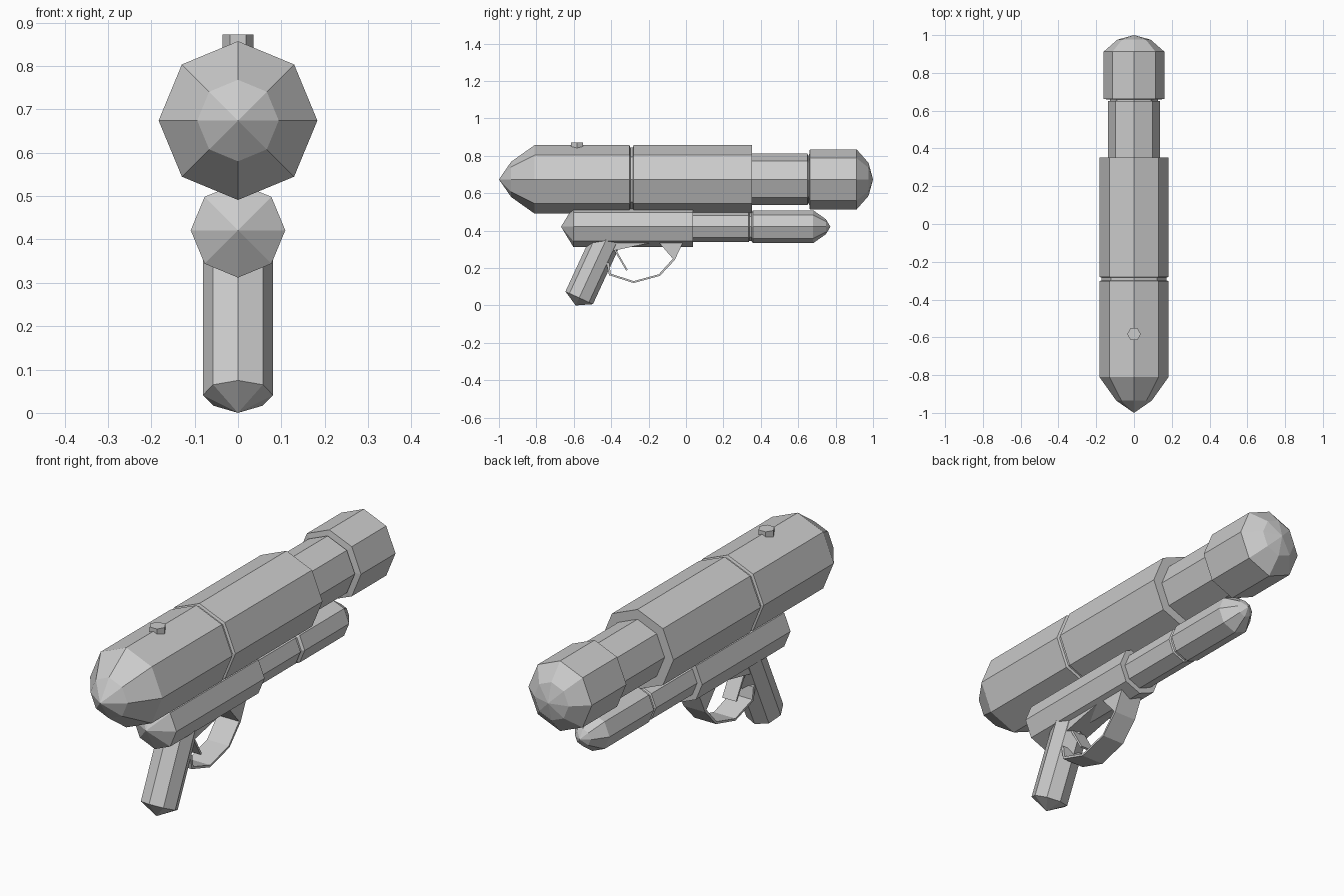
import bpy, bmesh, math
from mathutils import Vector

if "Cube" in bpy.data.objects:
    bpy.data.objects.remove(bpy.data.objects["Cube"])


def finish(name, bm):
    bmesh.ops.recalc_face_normals(bm, faces=bm.faces)
    mesh = bpy.data.meshes.new(name)
    bm.to_mesh(mesh)
    bm.free()
    obj = bpy.data.objects.new(name, mesh)
    bpy.context.collection.objects.link(obj)
    return obj


def lathe(name, origin, axis, profile, sides=8):
    """Faceted turned part: profile is (distance along axis, radius)."""
    bm = bmesh.new()
    origin, axis = Vector(origin), Vector(axis).normalized()
    u = Vector((1, 0, 0))
    v = axis.cross(u)
    rings = []
    for d, r in profile:
        c = origin + axis * d
        if r == 0:
            rings.append([bm.verts.new(c)])
        else:
            angles = [2 * math.pi * i / sides for i in range(sides)]
            rings.append([bm.verts.new(c + r * (u * math.cos(a) + v * math.sin(a)))
                          for a in angles])
    for a, b in zip(rings, rings[1:]):
        for i in range(sides):
            j = (i + 1) % sides
            if len(a) == 1:
                bm.faces.new((a[0], b[i], b[j]))
            elif len(b) == 1:
                bm.faces.new((a[i], a[j], b[0]))
            else:
                bm.faces.new((a[i], a[j], b[j], b[i]))
    for ring in (rings[0], rings[-1]):
        if len(ring) > 1:
            bm.faces.new(ring)
    return finish(name, bm)


def extrude_x(name, polygons, half_width):
    """Side-view (y, z) polygons extruded symmetrically across x."""
    bm = bmesh.new()
    for pts in polygons:
        left = [bm.verts.new((-half_width, y, z)) for y, z in pts]
        right = [bm.verts.new((half_width, y, z)) for y, z in pts]
        bm.faces.new(left)
        bm.faces.new(right)
        for i in range(len(pts)):
            j = (i + 1) % len(pts)
            bm.faces.new((left[i], left[j], right[j], right[i]))
    bmesh.ops.remove_doubles(bm, verts=bm.verts, dist=1e-5)
    return finish(name, bm)


Y = (0, 1, 0)

# Large upper body with pointed end, seam groove, stepped barrel and domed cap
lathe("upper_body", (0, 0, 0.674), Y, [
    (-1, 0), (-0.935, 0.094), (-0.81, 0.183), (-0.302, 0.183), (-0.298, 0.171),
    (-0.284, 0.171), (-0.28, 0.183), (0.352, 0.183), (0.352, 0.138),
    (0.65, 0.138), (0.652, 0.128), (0.658, 0.128), (0.662, 0.161),
    (0.912, 0.161), (0.976, 0.088), (1, 0)])

# Slim lower tube
lathe("lower_tube", (0, 0, 0.421), Y, [
    (-0.668, 0), (-0.602, 0.109), (0.038, 0.109), (0.038, 0.083),
    (0.335, 0.083), (0.339, 0.076), (0.35, 0.076), (0.358, 0.088),
    (0.68, 0.088), (0.748, 0.04), (0.772, 0)])

# Slanted grip with pointed base
lathe("grip", (0, -0.590, 0), (0, 0.42, 0.907), [
    (0, 0), (0.045, 0.081), (0.40, 0.081)])

# Hexagonal button on top
lathe("top_button", (0, -0.583, 0.83), (0, 0, 1), [(0, 0.036), (0.042, 0.036)], 6)

# Trigger guard: matched outer and inner outlines joined into a band
outer = [(-0.46, 0.36), (-0.427, 0.235), (-0.412, 0.162), (-0.28, 0.12),
         (-0.14, 0.158), (-0.06, 0.243), (-0.005, 0.36)]
inner = [(-0.38, 0.30), (-0.41, 0.225), (-0.402, 0.17), (-0.28, 0.13),
         (-0.145, 0.167), (-0.07, 0.25), (-0.15, 0.342)]
band = [(outer[i], outer[i + 1], inner[i + 1], inner[i]) for i in range(1, 6)]
extrude_x("trigger_guard", band, 0.055)

# Web joining guard and grip to the tube
extrude_x("guard_web", [[(-0.47, 0.37), (-0.40, 0.29), (-0.27, 0.318),
                         (-0.15, 0.342), (-0.15, 0.37)]], 0.055)

# Trigger plate
extrude_x("trigger", [[(-0.39, 0.305), (-0.32, 0.187), (-0.312, 0.19),
                       (-0.378, 0.305)]], 0.035)
